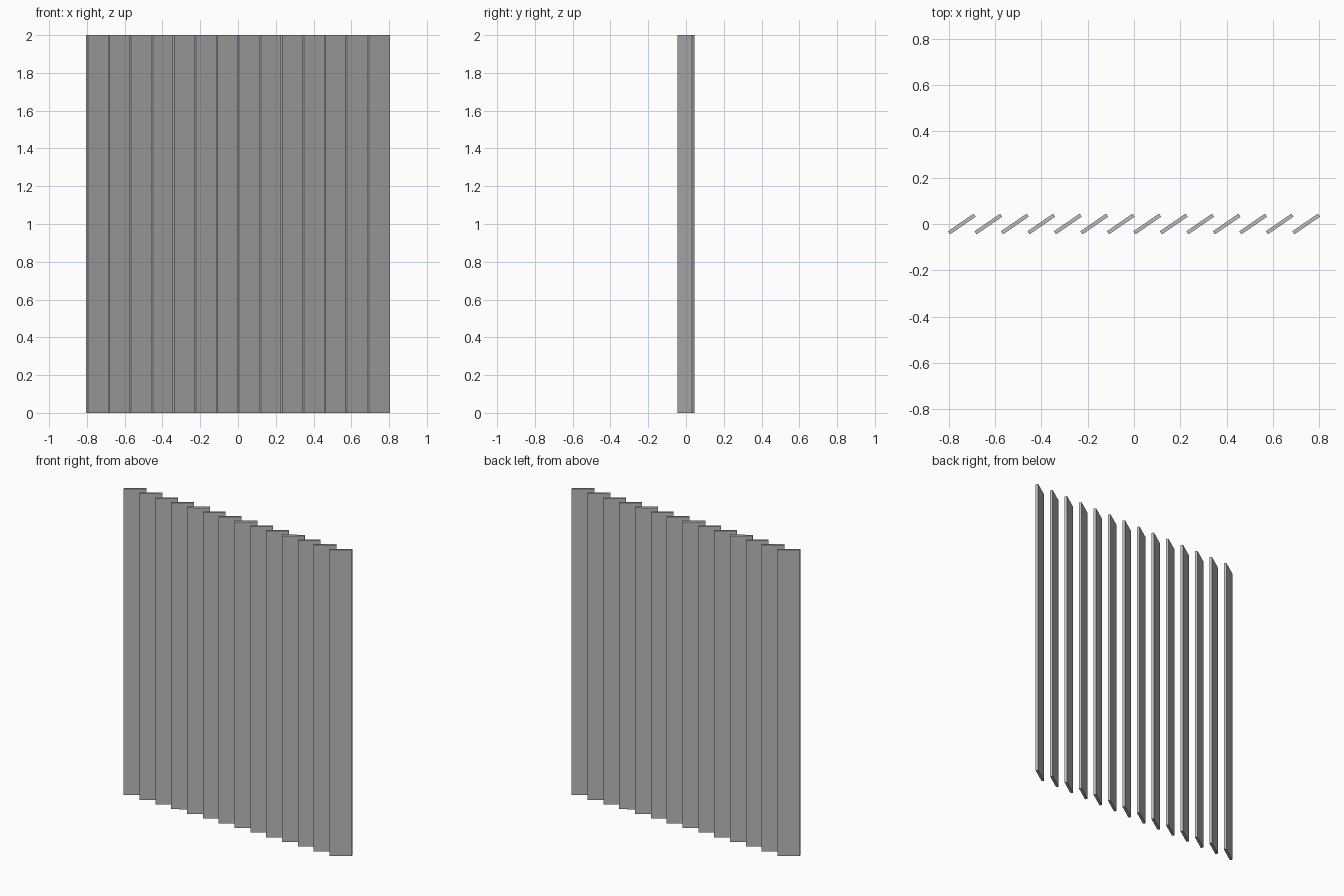
import bpy
import math

cube = bpy.data.objects.get("Cube")
if cube:
    bpy.data.objects.remove(cube, do_unlink=True)

COUNT = 14
PITCH = 0.1144
WIDTH, THICK, HEIGHT = 0.1345, 0.016, 2.0
ANGLE = math.radians(34.5)

# Plain grey finish
grey = bpy.data.materials.new("grey")
grey.use_nodes = True
colour = (0.5, 0.5, 0.5, 1.0)
grey.diffuse_color = colour
grey.node_tree.nodes["Principled BSDF"].inputs["Base Color"].default_value = colour

# Row of upright slats, all turned by the same angle
for i in range(COUNT):
    x = (i - (COUNT - 1) / 2) * PITCH
    bpy.ops.mesh.primitive_cube_add(size=1, location=(x, 0, HEIGHT / 2))
    slat = bpy.context.object
    slat.name = f"slat_{i + 1:02d}"
    slat.scale = (WIDTH, THICK, HEIGHT)
    bpy.ops.object.transform_apply(location=False, rotation=False, scale=True)
    slat.rotation_euler.z = ANGLE
    slat.data.materials.append(grey)
